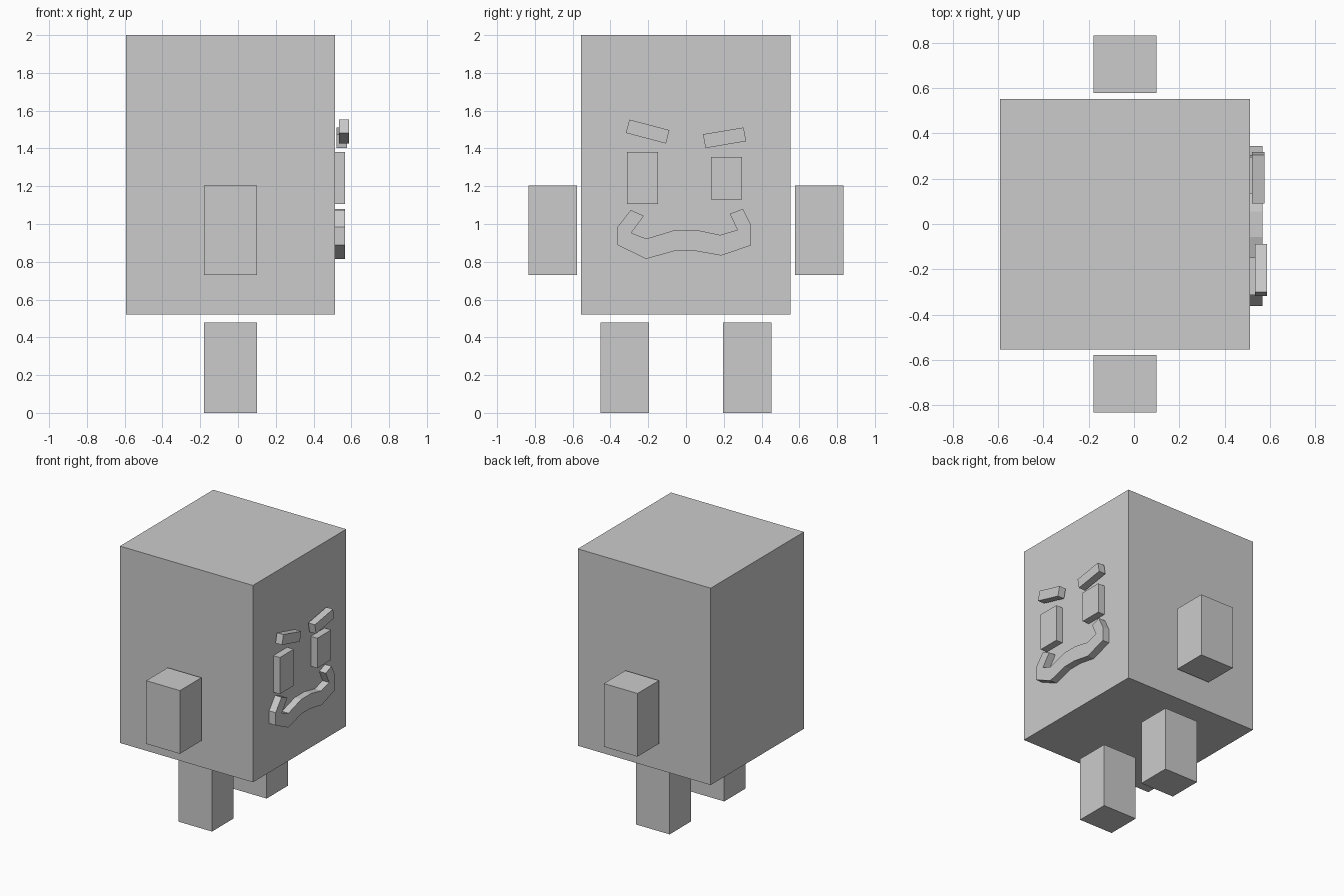
import bpy, bmesh

if "Cube" in bpy.data.objects:
    bpy.data.objects.remove(bpy.data.objects["Cube"])


def prism(name, outline, x0, x1):
    """Extrude a (y, z) outline along x from x0 to x1."""
    bm = bmesh.new()
    face = bm.faces.new([bm.verts.new((x0, y, z)) for y, z in outline])
    ext = bmesh.ops.extrude_face_region(bm, geom=[face], use_keep_orig=True)
    verts = [g for g in ext["geom"] if isinstance(g, bmesh.types.BMVert)]
    bmesh.ops.translate(bm, verts=verts, vec=(x1 - x0, 0, 0))
    bmesh.ops.recalc_face_normals(bm, faces=bm.faces)
    mesh = bpy.data.meshes.new(name)
    bm.to_mesh(mesh)
    bm.free()
    obj = bpy.data.objects.new(name, mesh)
    bpy.context.collection.objects.link(obj)
    return obj


def box(name, x, y, z):
    """Box from (min, max) ranges."""
    return prism(name, [(y[0], z[0]), (y[1], z[0]), (y[1], z[1]), (y[0], z[1])], *x)


FACE = 0.513            # x of the body side carrying the face
FRONT = 0.567           # outer x of the raised features
LIMB_X = (-0.18, 0.10)

# Body
box("body", (-0.593, FACE), (-0.555, 0.553), (0.52, 2.0))

# Arms and legs, one of each per side
for side, s in (("left", 1), ("right", -1)):
    box(side + "_arm", LIMB_X, sorted((s * 0.578, s * 0.833)), (0.73, 1.205))
    box(side + "_leg", LIMB_X, sorted((s * 0.197, s * 0.452)), (0.003, 0.482))
bpy.data.objects["left_leg"].location.z = -0.003
bpy.data.objects["right_leg"].location.z = -0.003

# Eyes, one larger than the other
box("large_eye", (FACE, FRONT), (-0.313, -0.148), (1.105, 1.38))
box("small_eye", (FACE, FRONT), (0.132, 0.297), (1.13, 1.355))

# Tilted eyebrows
prism("raised_eyebrow",
      [(-0.300, 1.553), (-0.088, 1.497), (-0.106, 1.426), (-0.318, 1.482)], 0.534, 0.588)
prism("lowered_eyebrow",
      [(0.090, 1.475), (0.305, 1.511), (0.318, 1.438), (0.103, 1.402)], 0.522, 0.577)

# Wavy smiling mouth
prism("mouth",
      [(-0.292, 1.074), (-0.363, 0.984), (-0.363, 0.889), (-0.212, 0.815),
       (-0.057, 0.858), (0.045, 0.858), (0.187, 0.833), (0.345, 0.887),
       (0.345, 0.993), (0.302, 1.080), (0.232, 1.054), (0.272, 0.969),
       (0.181, 0.942), (0.056, 0.968), (-0.058, 0.968), (-0.210, 0.922),
       (-0.290, 0.953), (-0.223, 1.043)], FACE, FRONT)
